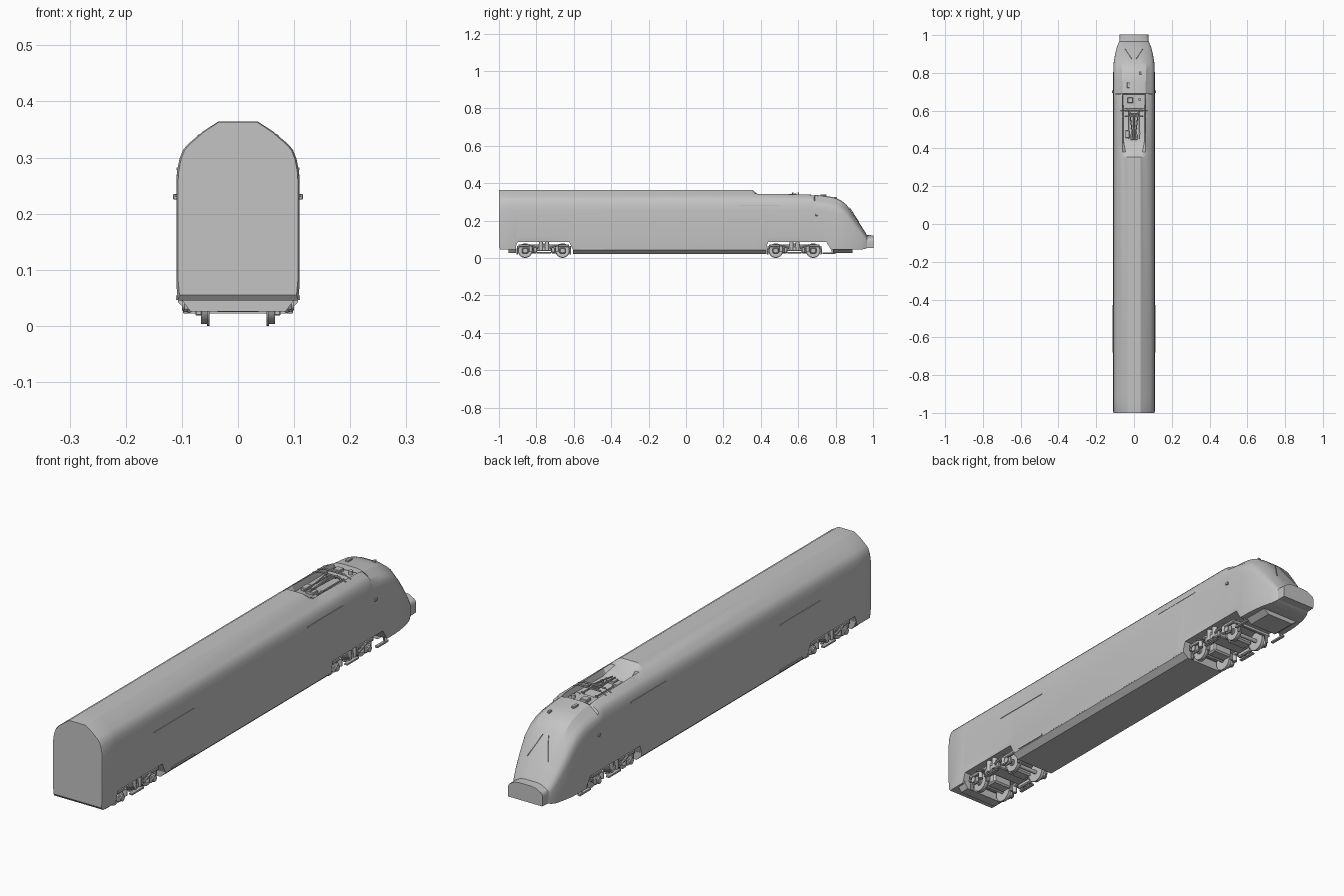
import bpy, bmesh
from math import pi
from mathutils import Vector

cube = bpy.data.objects.get("Cube")
if cube:
    bpy.data.objects.remove(cube)

grey = bpy.data.materials.new("plain grey")
grey.use_nodes = True
GREY = (0.55, 0.55, 0.55, 1)
grey.diffuse_color = GREY
grey.node_tree.nodes["Principled BSDF"].inputs["Base Color"].default_value = GREY


def finish(bm, name, smooth=False):
    bmesh.ops.recalc_face_normals(bm, faces=bm.faces)
    mesh = bpy.data.meshes.new(name)
    bm.to_mesh(mesh)
    bm.free()
    mesh.materials.append(grey)
    ob = bpy.data.objects.new(name, mesh)
    bpy.context.collection.objects.link(ob)
    if smooth:
        bpy.ops.object.select_all(action='DESELECT')
        ob.select_set(True)
        bpy.context.view_layer.objects.active = ob
        bpy.ops.object.shade_smooth_by_angle(angle=0.45)
    return ob


def box(name, centre, size, bevel=0.0):
    bm = bmesh.new()
    bmesh.ops.create_cube(bm, size=1)
    for v in bm.verts:
        v.co = Vector(c + p * s for c, p, s in zip(centre, v.co, size))
    if bevel:
        bmesh.ops.bevel(bm, geom=bm.edges[:], offset=bevel, segments=1, affect='EDGES')
    return finish(bm, name)


def rod(name, a, b, radius, sides=10):
    """Cylinder running from a to b."""
    a, b = Vector(a), Vector(b)
    bm = bmesh.new()
    bmesh.ops.create_cone(bm, cap_ends=True, segments=sides, radius1=radius,
                          radius2=radius, depth=(b - a).length)
    turn = (b - a).to_track_quat('Z', 'Y')
    for v in bm.verts:
        v.co = turn @ v.co + (a + b) / 2
    return finish(bm, name, sides > 8)


def loft(rings):
    bm = bmesh.new()
    rows = [[bm.verts.new(p) for p in ring] for ring in rings]
    n = len(rows[0])
    for a, b in zip(rows, rows[1:]):
        for i in range(n):
            j = (i + 1) % n
            bm.faces.new((a[i], a[j], b[j], b[i]))
    bm.faces.new(rows[0])
    tip = bm.faces.new(rows[-1])
    return bm, tip


# Body shell: shoulder points are (half width factor, drop below roof)
SHOULDER = [(1, .109), (.987, .088), (.95, .067), (.89, .05), (.80, .039)]


def ring(y, width, low, top, k, rim=(.56, .017), crown=(.32, 0)):
    half = [(width * .975, low), (width, low + .03)]
    half += [(width * w, top - d * k) for w, d in SHOULDER + [rim, crown]]
    return [(x, y, z) for x, z in half] + [(-x, y, z) for x, z in reversed(half)]


W, LOW, ARCH, TOP = .11, .045, .086, .364
RIM = (.56, .021)
sections = [ring(-1, .107, .055, .363, 1), ring(-.992, W, LOW, TOP, 1)]
for y, low in ((-.915, LOW), (-.9, ARCH), (-.625, ARCH), (-.605, LOW)):
    sections.append(ring(y, W, low, TOP, 1))
sections += [
    ring(.355, W, LOW, TOP, 1),
    # roof well for the current collector
    ring(.38, W, LOW, TOP, 1, RIM, (.40, .022)),
    ring(.425, W, LOW, TOP, 1, RIM, (.48, .040)),
    ring(.44, W, ARCH, TOP, 1, RIM, (.50, .046)),
    ring(.66, W, ARCH, TOP, 1, (.56, .026), (.52, .046)),
    ring(.685, W, ARCH, .357, .95, (.56, .026), (.52, .040)),
    ring(.69, W, ARCH, .337, .7, (.56, .008)),
    # nose
    ring(.75, W, ARCH, .331, .72, (.56, .007)),
    ring(.775, W, LOW, .327, .75, (.58, .008)),
    ring(.80, W, LOW, .321, .77, (.58, .009)),
    ring(.83, .109, LOW, .307, .77, (.6, .01)),
    ring(.86, .107, LOW, .282, .75, (.6, .01)),
    ring(.90, .100, LOW, .227, .65, (.6, .01)),
    ring(.935, .091, LOW, .174, .5, (.6, .01)),
    ring(.957, .083, .048, .140, .4, (.6, .01)),
    ring(.967, .077, .053, .122, .3, (.6, .01)),
]
bm, tip = loft(sections)
# open pocket in the nose tip
bmesh.ops.inset_region(bm, faces=[tip], thickness=.006)
bmesh.ops.inset_region(bm, faces=[tip], thickness=.001, depth=-.035)
finish(bm, "body_shell", True)

# Underfloor equipment fairing and end valances
def fairing(name, y0, y1, top=.055, low=.022, wide=.107, narrow=.085):
    half = [(narrow, low), (wide, low + .02), (wide, top)]
    prof = half + [(-x, z) for x, z in reversed(half)]
    finish(loft([[(x, y, z) for x, z in prof] for y in (y0, y1)])[0], name)


fairing("underfloor_fairing", -.605, .43)
fairing("rear_valance", -.95, -.91, .06, .026, .1, .085)
fairing("front_valance", .785, .89, .06, .027, .085, .06)

# Coupler and fittings in the nose pocket
rod("coupler_shaft", (0, .92, .088), (0, .985, .088), .009)
box("coupler_head", (0, .985, .088), (.028, .018, .03), .004)
box("coupler_hook", (.004, .995, .088), (.012, .01, .018), .002)
box("coupler_beam", (0, .945, .07), (.11, .02, .012), .002)
for s in (-1, 1):
    rod("buffer", (s * .042, .93, .088), (s * .042, .968, .088), .01, 14)
    # wipers, marker boxes and thin side strips
    rod("wiper", (s * .045, .925, .192), (s * .012, .875, .268), .0018, 6)
    box("side_marker", (s * .112, .70, .23), (.007, .014, .01), .001)
    box("rear_side_strip", (s * .1105, -.555, .232), (.004, .25, .004))
    box("front_side_strip", (s * .1075, .39, .28), (.004, .22, .004))
    box("lower_side_strip", (s * .1085, -.5, .05), (.004, .14, .008))
box("nose_roof_box", (.035, .80, .322), (.012, .016, .01), .002)
box("roof_horn", (-.03, .735, .336), (.014, .03, .008), .002)


# Bogies
def wheel(x, y, side):
    rod("wheel_tread", (x - side * .006, y, .039), (x + side * .007, y, .039), .036, 28)
    rod("wheel_flange", (x - side * .008, y, .039), (x - side * .004, y, .039), .039, 28)
    rod("wheel_hub", (x, y, .039), (x + side * .014, y, .039), .013, 16)


def bogie(yc):
    box("bogie_bolster", (0, yc, .062), (.15, .06, .03), .004)
    for e in (-1, 1):
        ya = yc + e * .1
        rod("axle", (-.085, ya, .039), (.085, ya, .039), .008, 12)
        box("traction_motor", (0, yc + e * .062, .045), (.085, .05, .04), .006)
        box("end_beam", (0, yc + e * .138, .058), (.17, .012, .014), .002)
        for s in (-1, 1):
            wheel(s * .059, ya, s)
            box("axle_box", (s * .087, ya, .039), (.016, .034, .03), .005)
            rod("axle_cap", (s * .09, ya, .039), (s * .1, ya, .039), .012, 14)
            box("brake_block", (s * .059, yc + e * .057, .04), (.014, .008, .028), .002)
            rod("axle_spring", (s * .087, ya - e * .03, .035), (s * .087, ya - e * .03, .066), .009, 12)
            rod("bolster_spring", (s * .087, yc + e * .016, .04), (s * .087, yc + e * .016, .086), .011, 12)
            rod("damper", (s * .098, yc + e * .03, .052), (s * .098, yc + e * .08, .07), .0045, 8)
            box("rail_guard", (s * .07, yc + e * .142, .035), (.012, .008, .034), .002)
    for s in (-1, 1):
        box("bogie_side_beam", (s * .085, yc, .066), (.014, .27, .014), .003)
        box("bogie_side_drop", (s * .085, yc, .05), (.016, .085, .026), .004)
        box("bogie_step", (s * .09, yc, .028), (.014, .075, .007), .001)


for yc in (-.76, .58):
    bogie(yc)
for s in (-1, 1):
    box("front_step", (s * .092, .765, .026), (.012, .07, .008), .001)
    rod("front_step_post", (s * .092, .78, .026), (s * .088, .78, .07), .003, 8)

# Current collector in the roof well
box("collector_base_plate", (0, .645, .320), (.1, .07, .008), .001)
box("switch_box", (-.02, .655, .328), (.03, .03, .014), .002)
rod("insulator", (.03, .66, .318), (.03, .66, .338), .008, 12)
box("collector_foot", (0, .46, .322), (.035, .03, .012), .002)
box("equipment_box", (-.035, .475, .323), (.022, .04, .014), .002)
rod("lower_arm", (0, .445, .328), (0, .58, .337), .004, 8)
rod("hinge_bar", (-.022, .58, .337), (.022, .58, .337), .004, 8)
for s in (-1, 1):
    rod("upper_arm", (s * .006, .45, .335), (s * .022, .59, .342), .0025, 8)
    rod("base_rail", (s * .03, .45, .322), (s * .03, .62, .322), .003, 8)
    for y in (.48, .6):
        rod("base_insulator", (s * .03, y, .314), (s * .03, y, .326), .006, 10)
    for y in (.57, .60):
        rod("contact_horn", (s * .045, y, .348), (s * .072, y, .338), .0022, 6)
for y in (.57, .60):
    box("contact_strip", (0, y, .348), (.094, .008, .005), .001)
